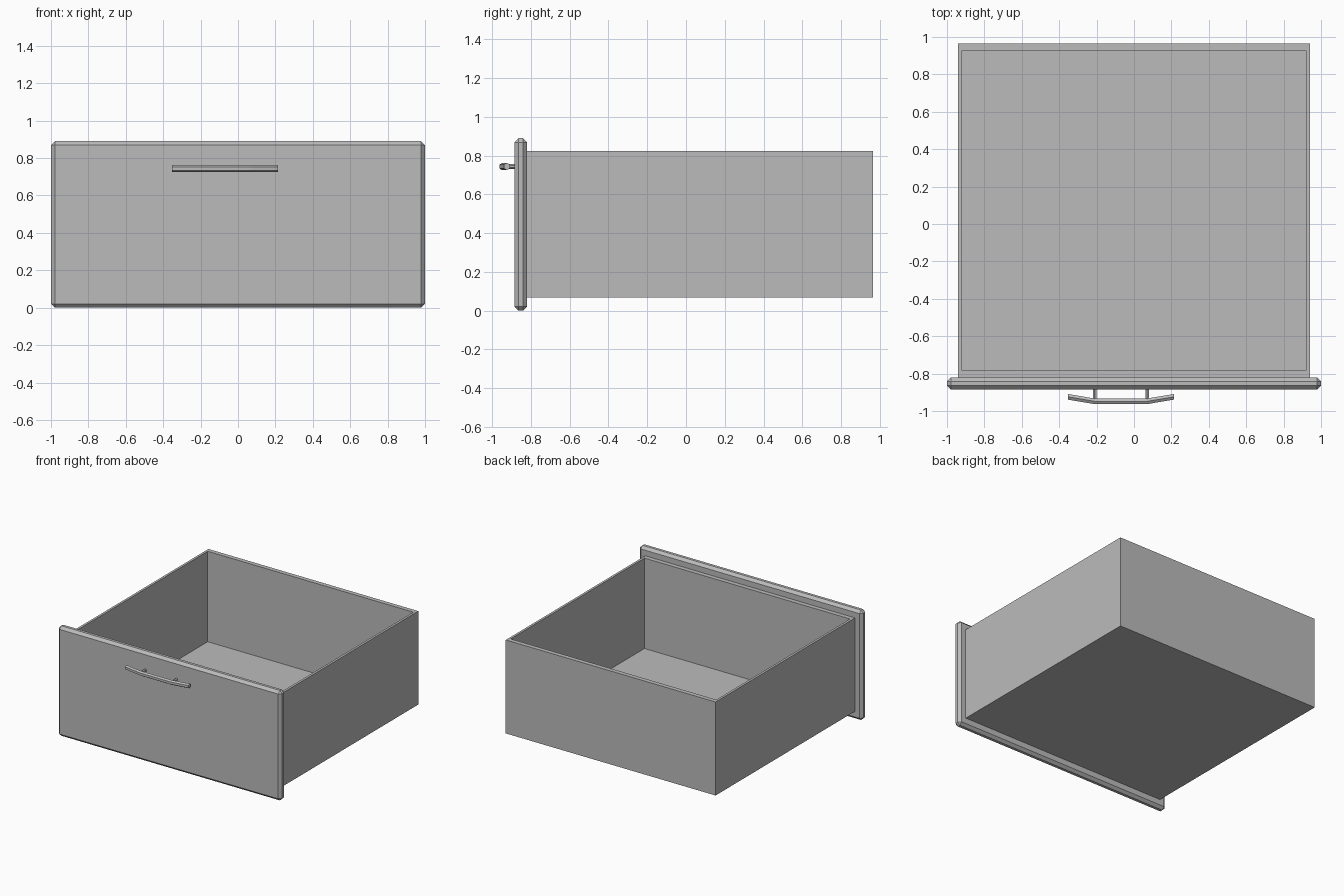
import bpy, bmesh, math
from mathutils import Vector

default = bpy.data.objects.get("Cube")
if default:
    bpy.data.objects.remove(default, do_unlink=True)

grey = bpy.data.materials.new("plain grey")
grey.use_nodes = True
colour = (0.5, 0.5, 0.5, 1)
grey.diffuse_color = colour
grey.node_tree.nodes["Principled BSDF"].inputs["Base Color"].default_value = colour


def finish(name, bm):
    bmesh.ops.recalc_face_normals(bm, faces=bm.faces[:])
    mesh = bpy.data.meshes.new(name)
    bm.to_mesh(mesh)
    bm.free()
    mesh.materials.append(grey)
    obj = bpy.data.objects.new(name, mesh)
    bpy.context.collection.objects.link(obj)
    return obj


def block(low, high):
    bm = bmesh.new()
    bmesh.ops.create_cube(bm, size=1)
    low, high = Vector(low), Vector(high)
    for v in bm.verts:
        v.co = (low + high) / 2 + v.co * (high - low)
    return bm


def hex_rod(name, path, axis, half_width, half_height):
    """Sweep a hexagon, pointed at top and bottom, along a level path."""
    bm = bmesh.new()
    side = Vector((0, 0, 1)).cross(Vector(axis))
    angles = [math.radians(30 + 60 * i) for i in range(6)]
    rings = [[bm.verts.new(Vector(p) + side * (half_width * math.cos(a) / math.cos(math.radians(30)))
                           + Vector((0, 0, half_height * math.sin(a)))) for a in angles]
             for p in path]
    for a, b in zip(rings, rings[1:]):
        for i in range(6):
            j = (i + 1) % 6
            bm.faces.new((a[i], a[j], b[j], b[i]))
    bm.faces.new(rings[0])
    bm.faces.new(rings[-1])
    return finish(name, bm)


# Drawer box: open tray with thicker front and back walls
bm = block((-0.94, -0.82, 0.067), (0.94, 0.964, 0.824))
top = max(bm.faces, key=lambda f: f.calc_center_median().z)
bmesh.ops.inset_individual(bm, faces=[top], thickness=0.027)
for v in top.verts:
    v.co.y = -0.784 if v.co.y < 0 else 0.928
cavity = bmesh.ops.extrude_discrete_faces(bm, faces=[top])["faces"][0]
for v in cavity.verts:
    v.co.z = 0.092
finish("drawer_box", bm)

# Chamfered front panel
bm = block((-1, -0.885, 0), (1, -0.82, 0.89))
bmesh.ops.bevel(bm, geom=bm.edges[:], offset=0.021, segments=1, affect='EDGES')
finish("front_panel", bm)

# Bent handle bar on two posts, set slightly off centre
middle, height = -0.07, 0.744
bar = [(middle + x, y, height) for x, y in
       ((-0.283, -0.924), (-0.14, -0.948), (0.14, -0.948), (0.283, -0.924))]
hex_rod("handle_bar", bar, (1, 0, 0), 0.015, 0.019)
for side, x in (("right", -0.14), ("left", 0.14)):
    post = [(middle + x, y, height) for y in (-0.94, -0.88)]
    hex_rod(side + "_handle_post", post, (0, 1, 0), 0.009, 0.012)
